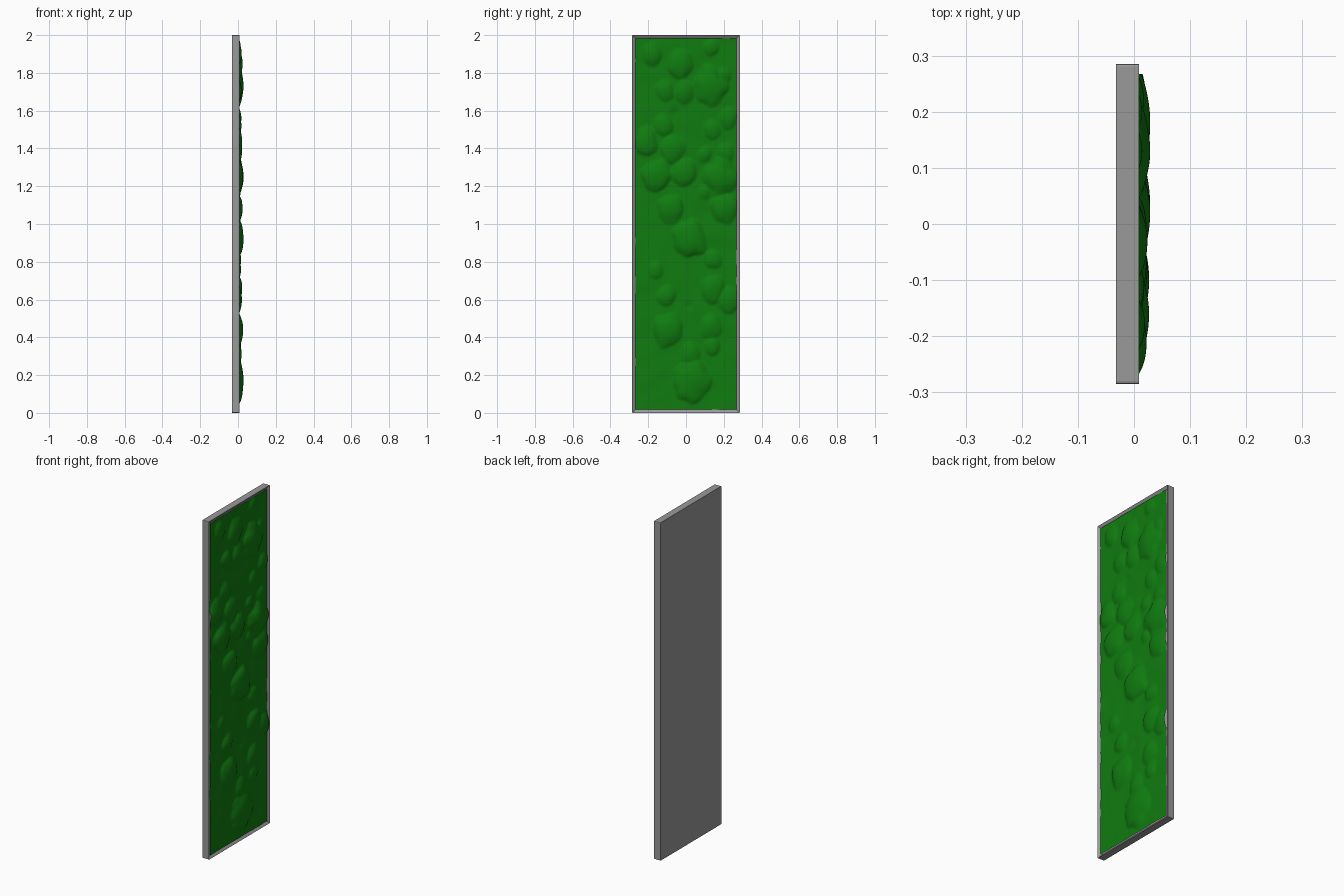
import bpy, bmesh, math
from mathutils import noise, Vector

if "Cube" in bpy.data.objects:
    bpy.data.objects.remove(bpy.data.objects["Cube"])


def material(name, rgb):
    m = bpy.data.materials.new(name)
    m.diffuse_color = (*rgb, 1)
    m.use_nodes = True
    m.node_tree.nodes["Principled BSDF"].inputs["Base Color"].default_value = m.diffuse_color
    return m


GREY = material("frame grey", (0.32, 0.32, 0.32))
GREEN = material("moss green", (0.005, 0.2, 0.005))


def finish(bm, name, mat):
    me = bpy.data.meshes.new(name)
    bm.to_mesh(me)
    bm.free()
    me.materials.append(mat)
    ob = bpy.data.objects.new(name, me)
    bpy.context.collection.objects.link(ob)
    return ob


# tray frame: solid slab with a recessed front facing +x
HY, X0, X1 = 0.285, -0.032, 0.009
bm = bmesh.new()
bmesh.ops.create_cube(bm, size=1)
for v in bm.verts:
    v.co = Vector((X1 if v.co.x > 0 else X0, v.co.y * 2 * HY, (v.co.z + 0.5) * 2))
outer = [e for e in bm.edges if abs(e.verts[0].co.x - e.verts[1].co.x) > 0.01]
bmesh.ops.bevel(bm, geom=outer, offset=0.004, segments=2, affect='EDGES', profile=0.5)
front = [f for f in bm.faces if f.normal.x > 0.9]
bmesh.ops.inset_region(bm, faces=front, thickness=0.018)
for v in {v for f in front for v in f.verts}:
    v.co.x = -0.004
finish(bm, "frame", GREY)

# moss clumps: y, z, radius
CLUMPS = [
    (-.18, 1.90, .055), (-.03, 1.85, .07), (.13, 1.93, .04), (-.11, 1.71, .05),
    (-.01, 1.70, .055), (.13, 1.73, .09), (.20, 1.79, .04), (.22, 1.56, .05),
    (.14, 1.50, .045), (-.12, 1.52, .05), (-.21, 1.43, .065), (-.07, 1.40, .065),
    (.10, 1.37, .04), (.21, 1.38, .045), (-.16, 1.26, .08), (-.01, 1.27, .065),
    (.18, 1.25, .09), (.10, 1.17, .035), (-.08, 1.08, .07), (.20, 1.08, .07),
    (.02, .92, .09), (.14, .81, .045), (-.16, .76, .045), (-.10, .62, .05),
    (.14, .66, .065), (.23, .60, .06), (.13, .46, .06), (-.10, .44, .08),
    (.14, .35, .045), (.02, .31, .055), (.03, .17, .10)]
DIPS = [(-.06, 1.59), (.015, .565)]


def height(y, z):
    h = 0.003 + 0.003 * noise.noise(Vector((y * 9, z * 9, 4)))
    for cy, cz, r in CLUMPS:
        # lumpy outline, rounded top
        w = 1 + 0.3 * noise.noise(Vector((y * 14, z * 14, cz)))
        d = math.hypot(y - cy, (z - cz) * 0.85) / (r * w)
        if d < 1:
            h = max(h, 0.003 + min(0.026, 0.3 * r) * (1 - d * d) ** 0.8)
    for cy, cz in DIPS:
        h -= 0.005 * math.exp(-((y - cy) ** 2 + (z - cz) ** 2) / 0.0004)
    return h


# moss sheet as a height field
NY, NZ = 90, 320
bm = bmesh.new()
rows = []
for j in range(NZ + 1):
    z = 0.018 + 1.964 * j / NZ
    row = []
    for i in range(NY + 1):
        y = -0.267 + 0.534 * i / NY
        row.append(bm.verts.new((height(y, z), y, z)))
    rows.append(row)
for a, b in zip(rows, rows[1:]):
    for i in range(NY):
        bm.faces.new((a[i], a[i + 1], b[i + 1], b[i])).smooth = True
for _ in range(2):
    bmesh.ops.smooth_vert(bm, verts=[v for v in bm.verts if not v.is_boundary], factor=0.5,
                          use_axis_x=True, use_axis_y=False, use_axis_z=False)
finish(bm, "moss", GREEN)
